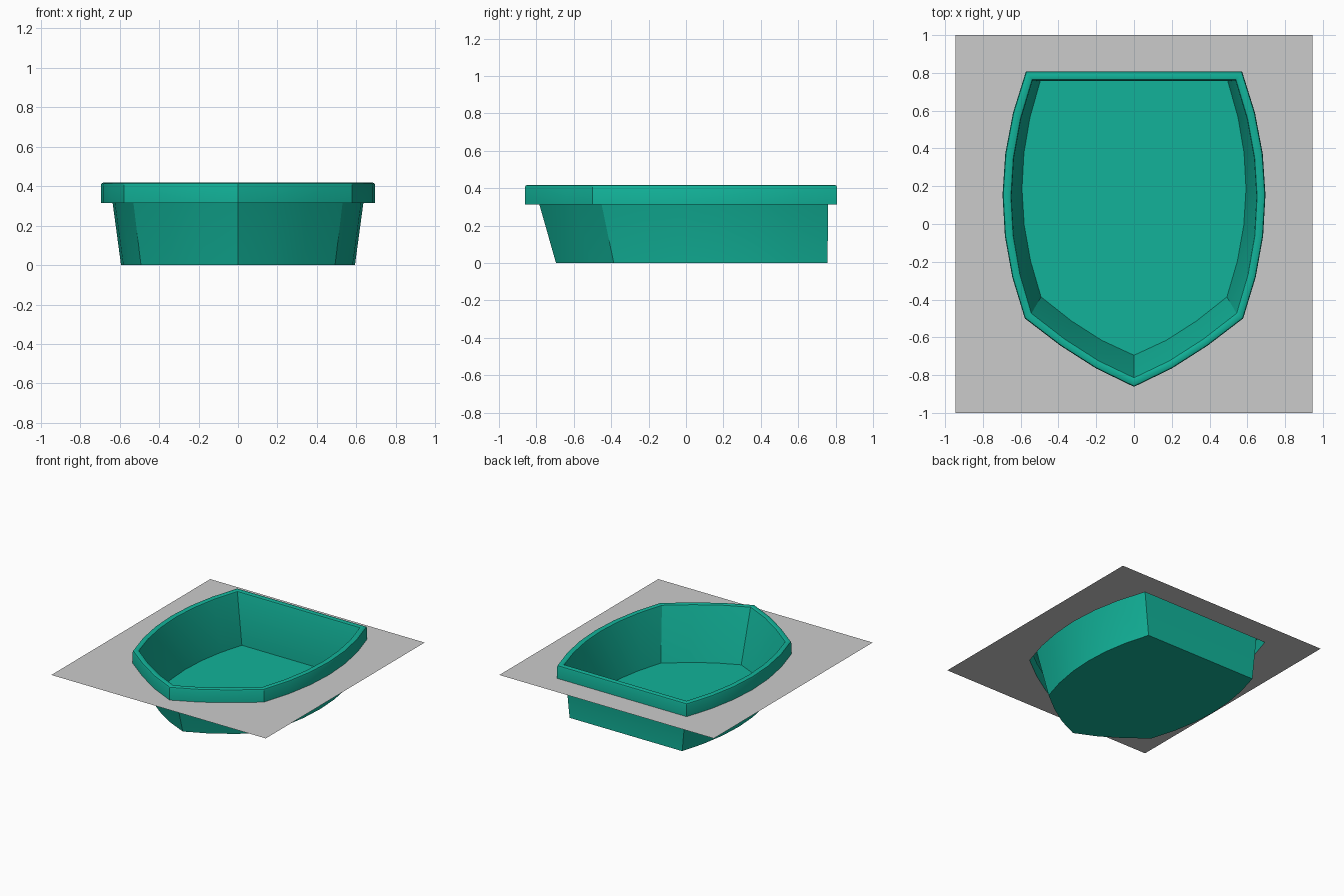
import bpy, bmesh, math
from mathutils import Vector

if "Cube" in bpy.data.objects:
    bpy.data.objects.remove(bpy.data.objects["Cube"])


def outline(corner_x, mid_x, back_y, shoulder_x, shoulder_y, tip_y, bulge=0.024):
    """Shield-shaped ring, counter-clockwise from above."""
    half = []
    for i in range(7):                                   # bowed side
        t = i / 3 - 1
        base = corner_x + (shoulder_x - corner_x) * i / 6
        x = base + (mid_x - (corner_x + shoulder_x) / 2) * (1 - t * t)
        half.append((x, back_y + (shoulder_y - back_y) * i / 6))
    for i in (1, 2):                                     # pointed front
        t = i / 3
        half.append((shoulder_x * (1 - t) + 0.01 * t,
                     shoulder_y + (tip_y - shoulder_y) * t - bulge))
    ring = half + [(0, tip_y)] + [(-x, y) for x, y in reversed(half)]
    return [Vector(p) for p in reversed(ring)]


def blend(a, b, t):
    return [p.lerp(q, t) for p, q in zip(a, b)]


def finish(bm, name, color=None):
    mesh = bpy.data.meshes.new(name)
    bm.to_mesh(mesh)
    bm.free()
    obj = bpy.data.objects.new(name, mesh)
    bpy.context.collection.objects.link(obj)
    if color:
        mat = bpy.data.materials.new(name + "_color")
        mat.diffuse_color = color
        mat.use_nodes = True
        mat.node_tree.nodes["Principled BSDF"].inputs["Base Color"].default_value = mat.diffuse_color
        mesh.materials.append(mat)
    return obj


floor = outline(0.496, 0.593, 0.757, 0.492, -0.386, -0.695)
inner = outline(0.537, 0.648, 0.760, 0.541, -0.470, -0.810)
outer = outline(0.572, 0.696, 0.808, 0.578, -0.500, -0.862)
RIM_BOTTOM, RIM_TOP = 0.314, 0.418

# Basin: single skin from floor, up the wall, over the rounded rim, down the skirt
rings = [(floor, 0.0), (inner, RIM_TOP - 0.014)]
for t, drop in ((0.08, 0.004), (0.26, 0), (0.74, 0), (0.92, 0.004), (1, 0.014)):
    rings.append((blend(inner, outer, t), RIM_TOP - drop))
rings.append((outer, RIM_BOTTOM))

bm = bmesh.new()
loops = [[bm.verts.new((p.x, p.y, z)) for p in pts] for pts, z in rings]
bm.faces.new(loops[0])
n = len(floor)
for a, b in zip(loops, loops[1:]):
    for i in range(n):
        j = (i + 1) % n
        bm.faces.new((a[i], b[i], b[j], a[j]))
basin = finish(bm, "basin", (0.006, 0.45, 0.32, 1))
bpy.context.view_layer.objects.active = basin
basin.select_set(True)
bpy.ops.object.shade_smooth_by_angle(angle=math.radians(30))

# Counter sheet with an opening that follows the rim
bm = bmesh.new()
sheet = [(-0.945, -1), (0.945, -1), (0.945, 1), (-0.945, 1)]
for pts in (sheet, outer):
    vs = [bm.verts.new((p[0], p[1], RIM_BOTTOM)) for p in pts]
    for i, v in enumerate(vs):
        bm.edges.new((v, vs[(i + 1) % len(vs)]))
bmesh.ops.triangle_fill(bm, use_beauty=True, use_dissolve=False,
                        edges=bm.edges[:], normal=(0, 0, 1))
for f in bm.faces:
    f.normal_update()
    if f.normal.z < 0:
        f.normal_flip()
finish(bm, "counter_sheet")
